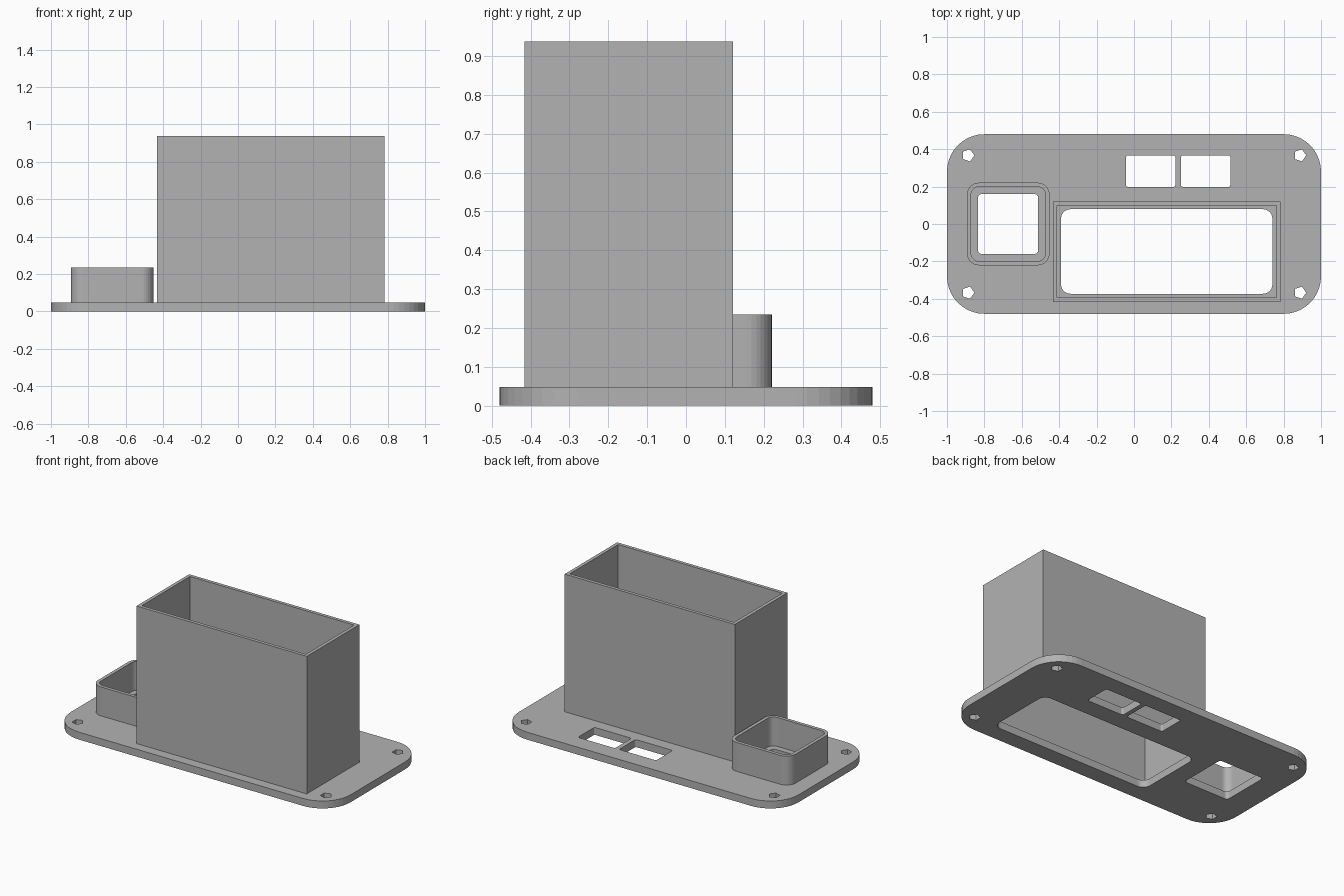
import bpy, bmesh, math
from mathutils import Vector

if "Cube" in bpy.data.objects:
    bpy.data.objects.remove(bpy.data.objects["Cube"])

grey = bpy.data.materials.new("plain grey")
grey.use_nodes = True
GREY = (0.45, 0.45, 0.45, 1)
grey.diffuse_color = GREY
grey.node_tree.nodes["Principled BSDF"].inputs["Base Color"].default_value = GREY


def rounded_rect(x0, x1, y0, y1, r=0, steps=6):
    """Outline of a rectangle, with arcs of radius r at the corners."""
    if r == 0:
        return [(x0, y0), (x1, y0), (x1, y1), (x0, y1)]
    centres = [(x1 - r, y1 - r), (x0 + r, y1 - r), (x0 + r, y0 + r), (x1 - r, y0 + r)]
    points = []
    for quarter, (cx, cy) in enumerate(centres):
        for i in range(steps + 1):
            a = (quarter + i / steps) * math.pi / 2
            points.append((cx + r * math.cos(a), cy + r * math.sin(a)))
    return points


def polygon(cx, cy, r, sides):
    return [(cx + r * math.cos(math.tau * i / sides), cy + r * math.sin(math.tau * i / sides))
            for i in range(sides)]


def prism(name, z0, z1, outline, *holes):
    """Upright solid from an outline with holes through it."""
    bm = bmesh.new()
    for loop in (outline, *holes):
        verts = [bm.verts.new((x, y, z0)) for x, y in loop]
        for i, v in enumerate(verts):
            bm.edges.new((verts[i - 1], v))
    bmesh.ops.triangle_fill(bm, use_beauty=True, edges=bm.edges[:], normal=Vector((0, 0, 1)))
    top = bmesh.ops.extrude_face_region(bm, geom=bm.faces[:], use_keep_orig=True)["geom"]
    bmesh.ops.translate(bm, vec=(0, 0, z1 - z0),
                        verts=[g for g in top if isinstance(g, bmesh.types.BMVert)])
    bmesh.ops.recalc_face_normals(bm, faces=bm.faces[:])
    mesh = bpy.data.meshes.new(name)
    bm.to_mesh(mesh)
    bm.free()
    mesh.materials.append(grey)
    obj = bpy.data.objects.new(name, mesh)
    bpy.context.collection.objects.link(obj)
    return obj


PLATE_TOP = 0.048

# Base plate with windows and four screw holes
windows = [
    rounded_rect(-0.39, 0.74, -0.373, 0.079, 0.05),
    rounded_rect(-0.834, -0.512, -0.16, 0.16, 0.02),
    rounded_rect(-0.043, 0.222, 0.198, 0.367, 0.012, 3),
    rounded_rect(0.251, 0.516, 0.198, 0.367, 0.012, 3),
]
screw_holes = [polygon(sx * 0.887, sy * 0.367, 0.034, 5) for sx in (-1, 1) for sy in (-1, 1)]
prism("base_plate", 0, PLATE_TOP, rounded_rect(-1, 1, -0.48, 0.48, 0.2, 10), *windows, *screw_holes)

# Tall open box
prism("tall_box_wall", PLATE_TOP, 0.937,
      rounded_rect(-0.434, 0.783, -0.416, 0.121),
      rounded_rect(-0.412, 0.761, -0.394, 0.099))

# Low open box with rounded corners
prism("low_box_wall", PLATE_TOP, 0.235,
      rounded_rect(-0.893, -0.451, -0.221, 0.221, 0.065, 8),
      rounded_rect(-0.871, -0.473, -0.199, 0.199, 0.043, 8))
